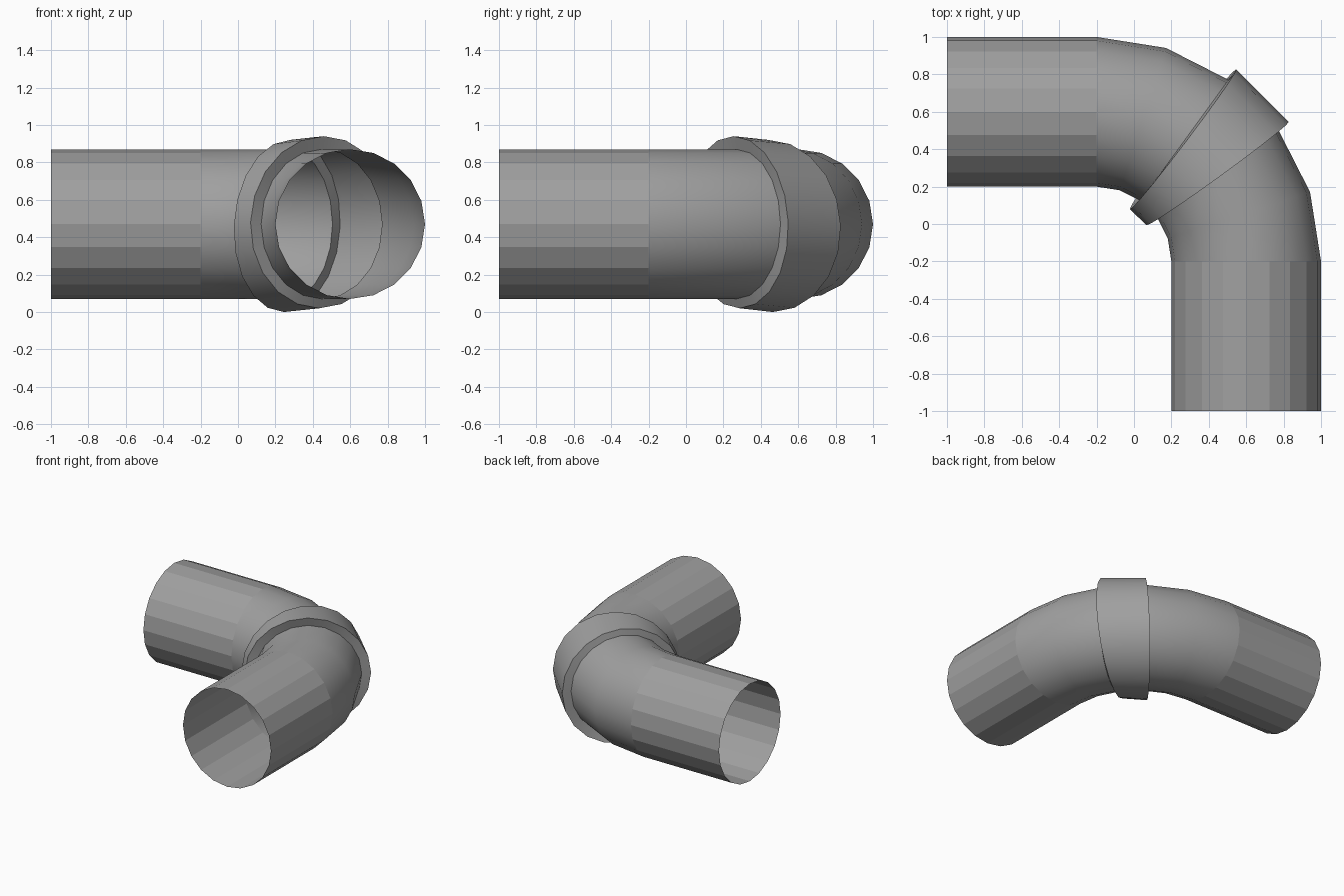
import bpy
import math
from mathutils import Vector

SIDES = 20
PIPE_R = 0.4
BEND_R = 0.8
BEND_CENTRE = Vector((-0.2, -0.2, 0.47))
UP = Vector((0, 0, 1))

cube = bpy.data.objects.get("Cube")
if cube:
    bpy.data.objects.remove(cube, do_unlink=True)

grey = bpy.data.materials.new("pipe_grey")
grey.use_nodes = True
grey.diffuse_color = (0.35, 0.35, 0.35, 1)
grey.node_tree.nodes["Principled BSDF"].inputs["Base Color"].default_value = (0.35, 0.35, 0.35, 1)


def ring(degrees, radius=PIPE_R, slide=0, lift=0, lean=0, inner_slide=0):
    """Circle of points across the elbow, at an angle along the bend."""
    a = math.radians(degrees)
    outward = Vector((math.sin(a), math.cos(a), 0))
    along = Vector((math.cos(a), -math.sin(a), 0))
    points = []
    for i in range(SIDES):
        c, s = (f(math.tau * i / SIDES) for f in (math.cos, math.sin))
        shift = slide + lean * s - inner_slide * (1 - c) / 2
        points.append(BEND_CENTRE + outward * (BEND_R + radius * c)
                      + UP * ((radius - abs(lift)) * s + lift) + along * shift)
    return points


def tube(name, rings, smooth):
    """Open surface skinned through successive rings."""
    faces = []
    for k in range(len(rings) - 1):
        for i in range(SIDES):
            j = (i + 1) % SIDES
            a, b = k * SIDES, (k + 1) * SIDES
            faces.append((a + i, a + j, b + j, b + i))
    mesh = bpy.data.meshes.new(name)
    mesh.from_pydata([p for r in rings for p in r], [], faces)
    mesh.materials.append(grey)
    mesh.polygons.foreach_set("use_smooth", [smooth] * len(faces))
    if smooth:
        mesh.set_sharp_from_angle(angle=math.radians(40))
    obj = bpy.data.objects.new(name, mesh)
    bpy.context.collection.objects.link(obj)
    return obj


# Straight faceted arms
tube("side_arm", [ring(0, slide=-0.8), ring(0)], False)
tube("front_arm", [ring(90), ring(90, slide=0.8)], False)

# Smooth elbow halves, open under the collar
tube("side_elbow", [ring(d) for d in (0, 18, 36)], True)
tube("front_elbow", [ring(d) for d in (54, 72, 90)], True)

# Raised hollow collar with a stepped rim at each end
tube("collar", [
    ring(36),
    ring(36, 0.47, lift=-0.01, lean=0.02, inner_slide=0.02),
    ring(54, 0.47, lift=0.01, lean=0.02),
    ring(54),
], True)
